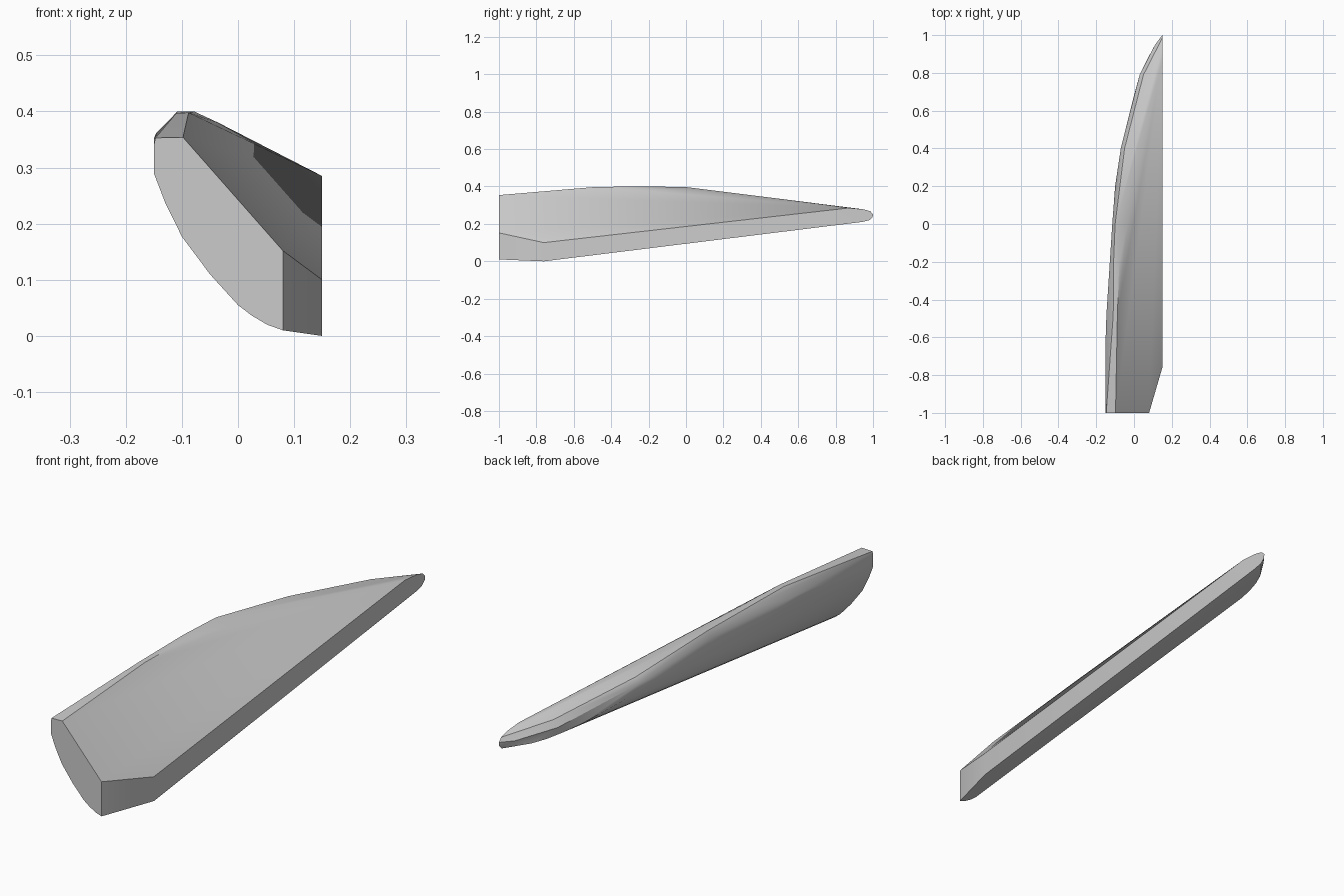
import bpy, bmesh, math

if "Cube" in bpy.data.objects:
    bpy.data.objects.remove(bpy.data.objects["Cube"])

SLOPE = 0.1135  # rise of the blade along y


def rise(y):
    return SLOPE * (y + 1)


pts = []

# curved underside: (x, height at the front, y where it meets the side outline)
under = [(0.08, 0.01, 0.89), (0.052, 0.02, 0.83), (0.025, 0.036, 0.76),
         (0.0, 0.055, 0.68), (-0.05, 0.11, 0.48), (-0.1, 0.177, 0.2),
         (-0.13, 0.238, -0.25), (-0.15, 0.29, -0.6)]
for x, z, y_end in under:
    pts += [(x, -1, z), (x, y_end, z + rise(y_end))]

# front face upper corners
pts += [(-0.15, -1, 0.34), (-0.147, -1, 0.353), (-0.098, -1, 0.354), (0.08, -1, 0.152)]

# flat right side with rounded tip
pts += [(0.15, y, z) for y, z in [
    (-0.76, 0.0), (-0.76, 0.1), (0.87, 0.285), (0.95, 0.278), (0.985, 0.268),
    (1.0, 0.252), (0.997, 0.235), (0.98, 0.22), (0.945, 0.211)]]

# softened top ridge: y, then (x, z) pairs
ridge = {
    -0.6: [(-0.15, 0.352)],
    -0.48: [(-0.146, 0.361), (-0.11, 0.397), (-0.088, 0.398)],
    -0.2: [(-0.127, 0.375), (-0.108, 0.4), (-0.078, 0.4)],
    0.0: [(-0.115, 0.37), (-0.1, 0.397), (-0.035, 0.38)],
    0.4: [(-0.07, 0.325), (-0.05, 0.345)],
    0.79: [(0.03, 0.265), (0.05, 0.292)],
    0.95: [(0.112, 0.25)],
}
for y, pairs in ridge.items():
    pts += [(x, y, z) for x, z in pairs]

# wrap the outline points into one solid
bm = bmesh.new()
for p in pts:
    bm.verts.new(p)
res = bmesh.ops.convex_hull(bm, input=bm.verts[:])
loose = [v for v in bm.verts if not v.link_faces]
bmesh.ops.delete(bm, geom=loose, context='VERTS')
bmesh.ops.dissolve_limit(bm, angle_limit=math.radians(1), verts=bm.verts[:], edges=bm.edges[:])
bmesh.ops.recalc_face_normals(bm, faces=bm.faces[:])

mesh = bpy.data.meshes.new("blade_body")
bm.to_mesh(mesh)
bm.free()
body = bpy.data.objects.new("blade_body", mesh)
bpy.context.collection.objects.link(body)
bpy.context.view_layer.objects.active = body
body.select_set(True)
bpy.ops.object.shade_smooth_by_angle(angle=math.radians(30))
